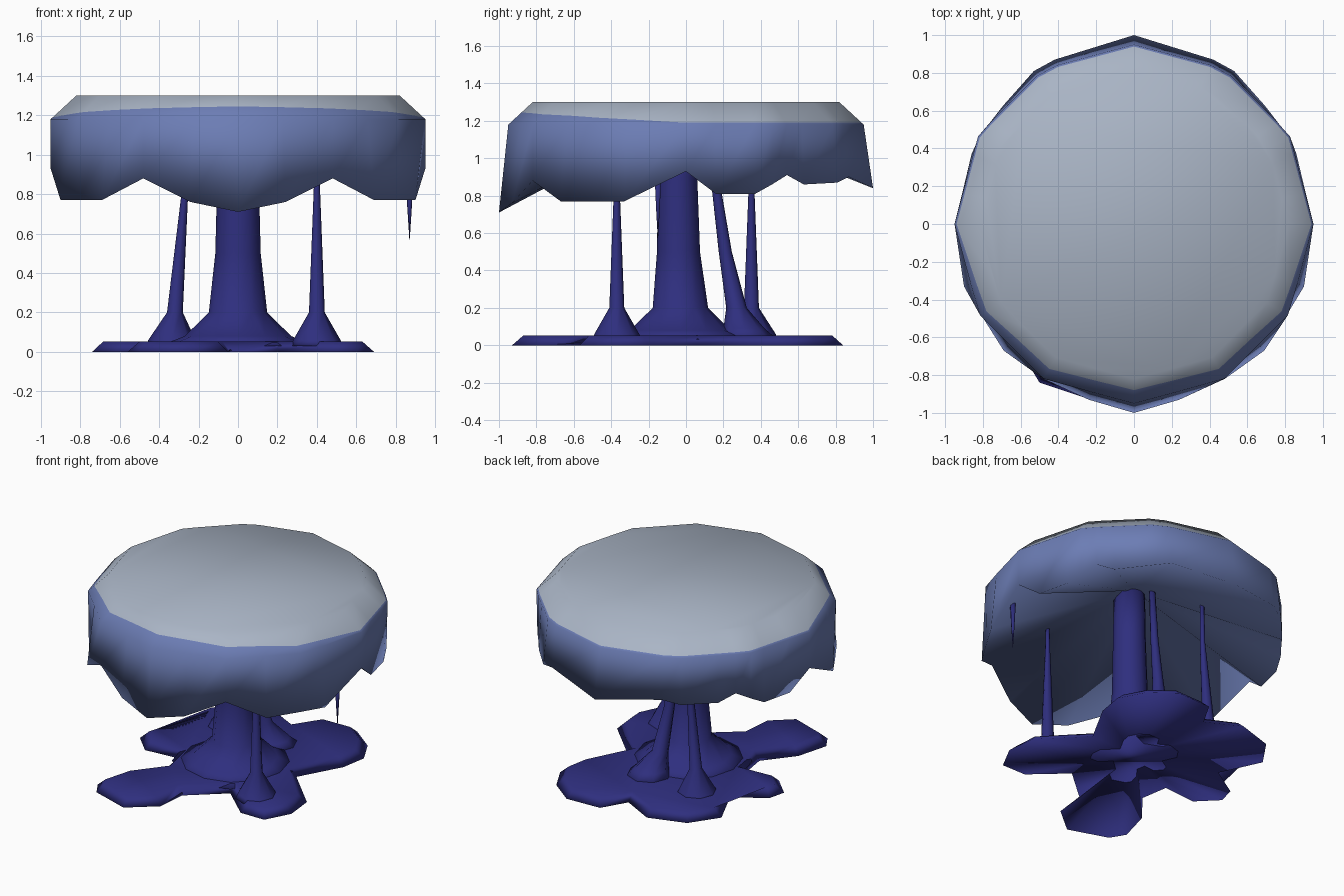
import bpy, bmesh, math
from mathutils import Vector

if "Cube" in bpy.data.objects:
    bpy.data.objects.remove(bpy.data.objects["Cube"])


def material(name, rgb):
    m = bpy.data.materials.new(name)
    m.diffuse_color = (*rgb, 1)
    m.use_nodes = True
    m.node_tree.nodes["Principled BSDF"].inputs["Base Color"].default_value = m.diffuse_color
    return m


GREY = material("pale grey blue", (0.40, 0.46, 0.56))
BLUE = material("slate blue", (0.15, 0.205, 0.46))
NAVY = material("deep indigo", (0.028, 0.028, 0.21))


def finish(bm, name, mats):
    bmesh.ops.recalc_face_normals(bm, faces=bm.faces[:])
    for f in bm.faces:
        f.smooth = True
    mesh = bpy.data.meshes.new(name)
    bm.to_mesh(mesh)
    bm.free()
    for m in mats:
        mesh.materials.append(m)
    obj = bpy.data.objects.new(name, mesh)
    bpy.context.collection.objects.link(obj)
    return obj


def bridge(bm, a, b, mat=0):
    n = len(a)
    for i in range(n):
        j = (i + 1) % n
        bm.faces.new((a[i], a[j], b[j], b[i])).material_index = mat


# Draped cap: right half of the ragged hem, front to back, then mirrored
half = [(0, -1, .71), (.24, -.93, .76), (.48, -.82, .88), (.69, -.67, .77),
        (.81, -.48, .77), (.90, -.33, .77), (.95, 0, .93), (.91, .16, .81),
        (.86, .37, .81), (.82, .46, .86), (.76, .54, .91), (.69, .63, .86),
        (.53, .81, .87), (.42, .87, .90), (0, 1, .84)]
hem = half + [(-x, y, z) for x, y, z in reversed(half[1:-1])]


def rim(x, y, r):
    """Point on a twelve-sided rim in the direction of x, y."""
    a = math.atan2(y, x)
    s = math.radians(30)
    k = r * math.cos(s / 2) / math.cos(a % s - s / 2)
    return Vector((math.cos(a) * k, math.sin(a) * k, 0))


bm = bmesh.new()
rings = [[], [], [], []]
for x, y, z in hem:
    seam = 1.19 + .055 * max(0, -y)
    t = (seam - 1.18) / .12
    rings[0].append(bm.verts.new((x, y, z)))
    for ring, r, h in ((1, .95, 1.18), (2, .95 - .13 * t, seam), (3, .82, 1.3)):
        p = rim(x, y, r)
        rings[ring].append(bm.verts.new((p.x, p.y, h)))
bridge(bm, rings[0], rings[1], 1)
bridge(bm, rings[1], rings[2], 1)
bridge(bm, rings[2], rings[3], 0)
bm.faces.new(rings[3]).material_index = 0
hub = bm.verts.new((0, 0, 1.24))               # hollow underside
for i in range(len(hem)):
    bm.faces.new((rings[0][i - 1], rings[0][i], hub)).material_index = 1
finish(bm, "draped_cap", [GREY, BLUE])


# Stems and drip: round sections (x, y, z, radius)
def stem(name, sections, sides=8):
    bm = bmesh.new()
    loops = []
    for x, y, z, r in sections:
        loops.append([bm.verts.new((x + r * math.cos(a), y + r * math.sin(a), z))
                      for a in (2 * math.pi * i / sides for i in range(sides))])
    for a, b in zip(loops, loops[1:]):
        bridge(bm, a, b)
    bm.faces.new(loops[0])
    bm.faces.new(loops[-1])
    finish(bm, name, [NAVY])


stem("main_stem", [(0, -.03, .03, .40), (0, -.03, .08, .27), (0, -.03, .2, .148),
                   (0, -.04, .5, .115), (0, -.045, .9, .105), (0, -.045, 1.22, .10)], 12)
stem("front_strand", [(.4, -.37, .03, .135), (.4, -.37, .06, .12), (.4, -.37, .2, .04),
                      (.4, -.37, .85, .015), (.4, -.37, .99, .013)])
stem("back_strand", [(-.335, .36, .03, .13), (-.335, .36, .06, .12), (-.32, .35, .2, .04),
                     (-.27, .35, .8, .017), (-.265, .35, 1.1, .014)])
stem("leaning_strand", [(.06, .33, .03, .16), (.05, .31, .09, .11), (.01, .27, .2, .055),
                        (-.02, .21, .5, .035), (-.03, .165, .82, .025), (-.04, .13, 1.19, .02)])
stem("hanging_drip", [(.87, -.15, .57, .001), (.87, -.15, .74, .012), (.87, -.15, .9, .02)], 6)

# Melted puddle: lobed outline with sloping edge and a slightly hollow base
outline = [(.40, .07), (.56, .36), (.59, .54), (.50, .71), (.33, .84), (.08, .83),
           (-.02, .66), (-.245, .78), (-.5, .70), (-.63, .51), (-.50, .23),
           (-.71, .10), (-.74, -.02), (-.61, -.15), (-.37, -.13), (-.34, -.32),
           (-.50, -.52), (-.56, -.74), (-.50, -.84), (-.23, -.93), (-.05, -.78),
           (-.03, -.57), (.2, -.37), (.42, -.57), (.60, -.57), (.69, -.4), (.67, -.2)]
bm = bmesh.new()
low = [bm.verts.new((x, y, 0)) for x, y in outline]
high = []
for i, (x, y) in enumerate(outline):
    d = Vector(outline[(i + 1) % len(outline)]) - Vector(outline[i - 1])
    n = Vector((-d.y, d.x)).normalized() * .06
    high.append(bm.verts.new((x + n.x, y + n.y, .052)))
bridge(bm, low, high)
bmesh.ops.triangulate(bm, faces=[bm.faces.new(high)])
base = bm.verts.new((0, 0, .045))
for i in range(len(low)):
    bm.faces.new((low[i - 1], low[i], base))
finish(bm, "melted_puddle", [NAVY])
